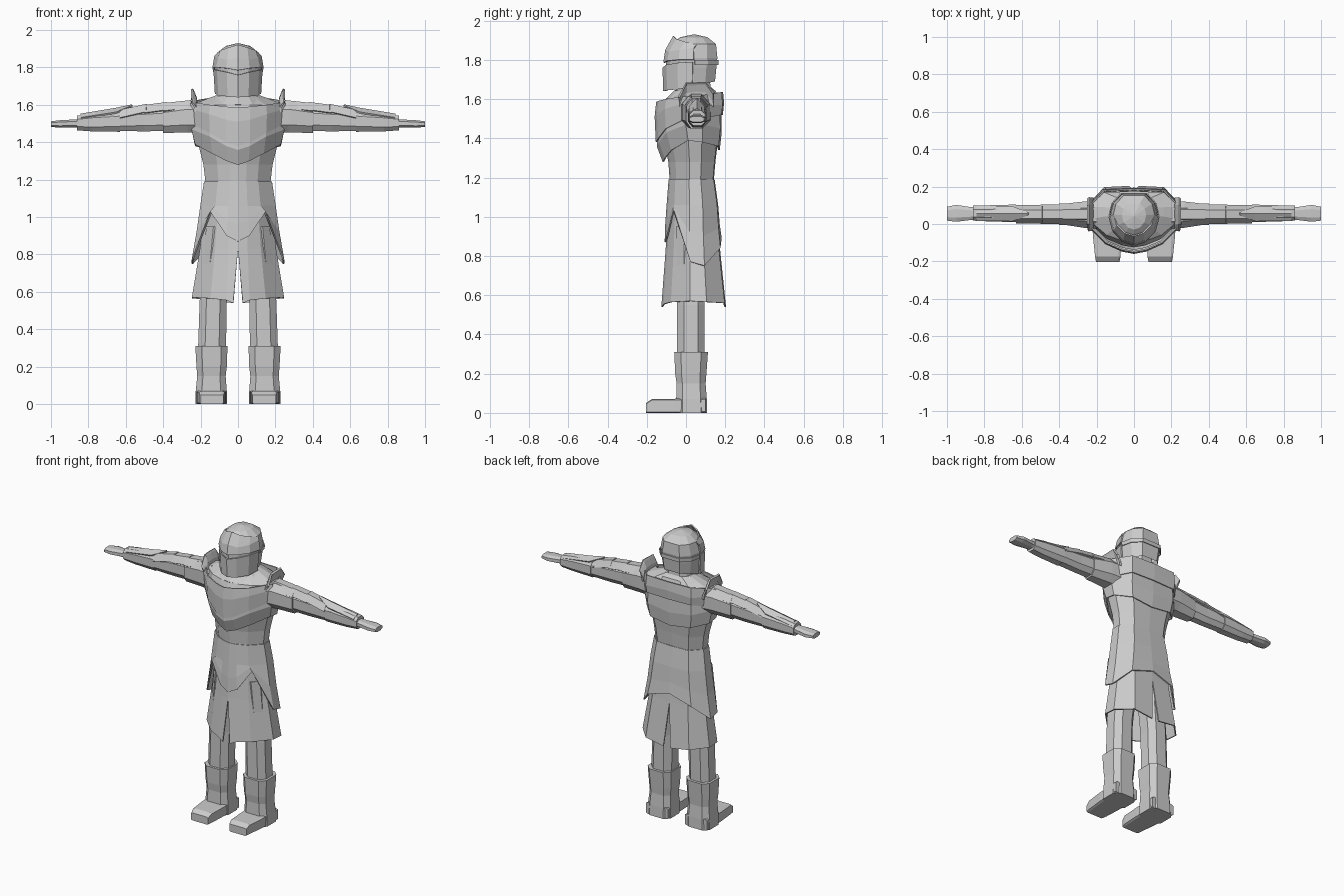
import bpy, bmesh

# half cross-sections from centre front to centre back: (x factor, depth factor)
BODY = [(0, -1), (.25, -.93), (.6, -.7), (1, -.1), (1, .4), (.65, .96), (0, 1)]
HEAD = [(0, -1), (.45, -.86), (.85, -.45), (1, .1), (.88, .6), (.5, 1), (0, 1)]


def build(name, rings, closed, cap=False, solid=0):
    """Skin a list of rings, then mirror across x = 0."""
    bm = bmesh.new()
    rows = [[bm.verts.new(p) for p in r] for r in rings]
    n = len(rows[0])
    for a, b in zip(rows, rows[1:]):
        for i in range(n if closed else n - 1):
            j = (i + 1) % n
            bm.faces.new((a[i], a[j], b[j], b[i]))
    if cap:
        bm.faces.new(rows[0])
        bm.faces.new(rows[-1])
    bmesh.ops.recalc_face_normals(bm, faces=bm.faces)
    me = bpy.data.meshes.new(name)
    bm.to_mesh(me)
    bm.free()
    ob = bpy.data.objects.new(name, me)
    bpy.context.collection.objects.link(ob)
    ob.modifiers.new("mirror", 'MIRROR').use_clip = True
    if solid:
        s = ob.modifiers.new("thickness", 'SOLIDIFY')
        s.thickness, s.offset = solid, 0
    return ob


def shell(name, rings, prof=BODY, cols=(0, 7), slit=0, solid=0):
    """Rings (z or z per column, half width, front y, back y) on a half profile.
    slit opens the centre front and back of the last ring."""
    out = []
    for k, (z, hx, y0, y1) in enumerate(rings):
        ring = []
        for i in range(*cols):
            u, v = prof[i]
            x = hx * u
            if slit and k == len(rings) - 1 and u == 0:
                x = slit
            zz = z[i] if isinstance(z, (list, tuple)) else z
            ring.append((x, (y0 + y1) / 2 + v * (y1 - y0) / 2, zz))
        out.append(ring)
    return build(name, out, False, solid=solid)


def octagon(a0, a1, b0, b1, k):
    ca, cb = k * (a1 - a0), k * (b1 - b0)
    return [(a0 + ca, b0), (a1 - ca, b0), (a1, b0 + cb), (a1, b1 - cb),
            (a1 - ca, b1), (a0 + ca, b1), (a0, b1 - cb), (a0, b0 + cb)]


def limb(name, axis, rings, k=.25):
    """Octagonal limb along an axis; rings are (position, a0, a1, b0, b1)."""
    out = []
    for t, *box in rings:
        pts = []
        for p in octagon(*box, k):
            p = list(p)
            p.insert(axis, t)
            pts.append(p)
        out.append(pts)
    return build(name, out, True, cap=True)


# legs and boots
limb("leg", 2, [(.25, .065, .215, -.045, .095), (.55, .06, .205, -.045, .095),
                (.95, .015, .17, -.05, .11)])
limb("boot_shaft", 2, [(0, .06, .228, -.05, .108), (.07, .06, .226, -.05, .106),
                       (.15, .066, .218, -.048, .1), (.2, .06, .222, -.055, .104),
                       (.31, .056, .228, -.06, .112)], .2)
limb("boot_foot", 1, [(-.203, .078, .203, 0, .05), (-.175, .072, .208, 0, .07),
                      (-.06, .066, .22, 0, .072), (.1, .062, .226, 0, .075)], .08)

# split long skirt
shell("skirt", [(1.2, .165, -.08, .135), (1.0, .18, -.09, .155),
                (.83, .2, -.1, .17), ([.54, .555, .565, .57, .565, .56, .54], .243, -.122, .2)],
      slit=.025, solid=.008)
# upper skirt with curved hem and side panels
shell("overskirt", [(1.19, .178, -.085, .142), (1.06, .198, -.095, .16),
                    ([.96, .98, 1.05, .92, .9, .94, .96], .218, -.102, .168),
                    ([.87, .9, 1.03, .77, .75, .84, .89], .244, -.105, .178)], solid=.008)

# torso and sloped shoulders
shell("torso", [(1.14, .168, -.08, .138), (1.28, .185, -.09, .15), (1.4, .215, -.115, .165),
                (1.54, .24, -.125, .175), (1.6, .245, -.1, .175),
                (1.635, .16, -.05, .15), (1.66, .09, -.02, .13)])
# layered V-shaped chest and back plates
shell("lower_chest_plate", [([1.51, 1.52, 1.54, 1.56, 1.56, 1.56, 1.56], .24, -.14, .175),
                            ([1.36, 1.38, 1.43, 1.47, 1.47, 1.45, 1.43], .245, -.145, .178),
                            ([1.28, 1.3, 1.34, 1.39, 1.38, 1.36, 1.34], .226, -.115, .168)],
      solid=.008)
shell("upper_chest_plate", [([1.585, 1.59, 1.6, 1.615, 1.62, 1.635, 1.635], .248, -.148, .185),
                            ([1.51, 1.52, 1.55, 1.58, 1.57, 1.57, 1.58], .254, -.156, .19),
                            ([1.38, 1.4, 1.45, 1.5, 1.5, 1.52, 1.52], .248, -.15, .184)],
      solid=.008)

# collar and neck
shell("collar", [(1.6, .17, -.1, .165), (1.64, .125, -.06, .15), (1.655, .085, -.02, .125)],
      HEAD, solid=.006)
shell("neck", [(1.6, .09, -.02, .13), (1.72, .075, -.02, .12)], HEAD)

# helmet, visor and brow plate
shell("helmet", [([1.65, 1.65, 1.65, 1.66, 1.68, 1.69, 1.69], .112, -.1, .148),
                 (1.76, .124, -.102, .155), (1.81, .127, -.102, .16),
                 (1.88, .11, -.075, .153), (1.915, .065, -.03, .11),
                 (1.93, .001, .04, .045)], HEAD)
shell("visor", [([1.64, 1.645, 1.65, 1.66], .12, -.112, .15),
                ([1.76, 1.775, 1.785, 1.79], .128, -.116, .158)],
      HEAD, (0, 4), solid=.008)
shell("brow_plate", [([1.785, 1.795, 1.8, 1.8], .133, -.112, .163),
                     ([1.85, 1.84, 1.85, 1.86], .123, -.102, .158),
                     ([1.92, 1.905, 1.89, 1.875], .107, -.062, .15)],
      HEAD, (0, 4), solid=.008)
shell("helmet_band", [(1.8, .133, -.1, .164), (1.775, .131, -.1, .163)],
      HEAD, (3, 7), solid=.006)

# flared shoulder guard above each arm
arc = [(-.035, 1.56, .045), (.0, 1.595, .075), (.05, 1.605, .068),
       (.1, 1.595, .078), (.14, 1.56, .06)]
build("shoulder_flange", [[(.222 + .018 * t * t, y, z + h * t) for y, z, h in arc]
                          for t in (0, .5, 1, 1.15)], False, solid=.012)

# layered sleeves
limb("shoulder_sleeve", 0, [(.2, -.025, .125, 1.45, 1.615), (.27, -.02, .12, 1.452, 1.618),
                            (.4, .0, .105, 1.45, 1.595)])
limb("upper_arm", 0, [(.36, .005, .1, 1.462, 1.59), (.5, .012, .098, 1.458, 1.58),
                      (.68, .012, .1, 1.462, 1.565), (.84, .02, .095, 1.47, 1.54)])
limb("bracer", 0, [(.63, .01, .104, 1.456, 1.568), (.78, .014, .1, 1.458, 1.555),
                   (.86, .018, .098, 1.464, 1.542)])

# thin overlapping plates on top of the arm
for name, x0, x1, z0, z1, w in (("upper_arm_plate", .25, .4, 1.622, 1.606, .04),
                                ("mid_arm_plate", .38, .5, 1.612, 1.596, .036),
                                ("elbow_plate", .49, .63, 1.602, 1.57, .034)):
    build(name, [[(x, .052 - w * 1.35, z - .04), (x, .052 - w * .6, z),
                  (x, .052 + w * .6, z), (x, .052 + w * 1.35, z - .04)]
                 for x, z in ((x0, z0), (x1, z1))], False, solid=.008)
# pointed bracer tip
build("bracer_tip", [[(x, .055 - w, z - d), (x, .055, z), (x, .055 + w, z - d)]
                     for x, z, w, d in ((.565, 1.598, .006, .004), (.65, 1.58, .038, .022),
                                        (.84, 1.548, .036, .02))], False, solid=.01)

# mitten-like hands
limb("hand", 0, [(.83, .025, .09, 1.478, 1.525), (.87, .022, .09, 1.48, 1.522),
                 (.95, .012, .102, 1.478, 1.518), (1.0, .018, .092, 1.482, 1.512)])
